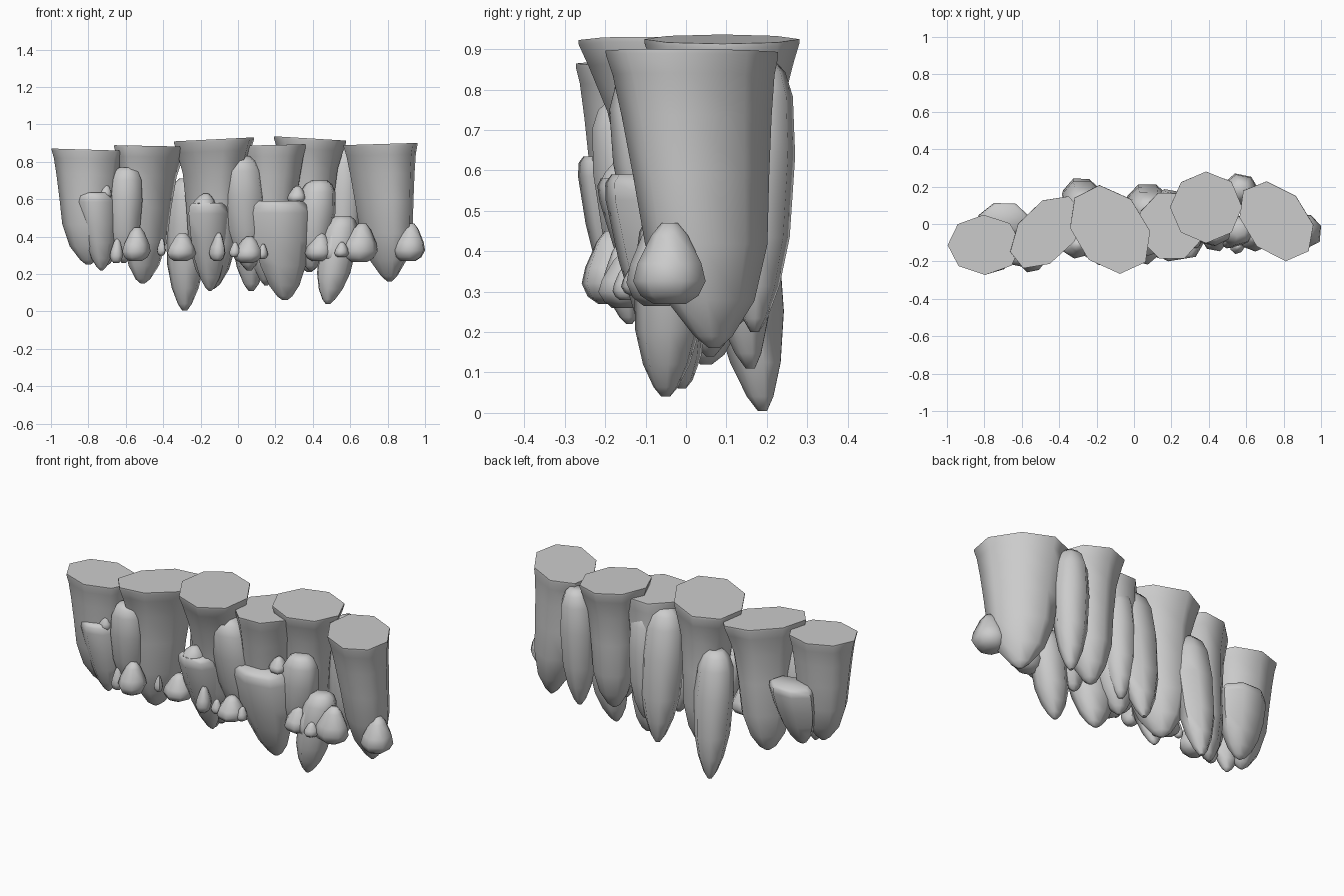
import bpy, bmesh, math, random

random.seed(4)

# profiles: (fraction of the way down, width factor)
COLUMN = [(0, 1), (.015, 1), (.08, .94), (.22, .87), (.42, .79), (.65, .71), (.84, .51), (.96, .22), (1, .06)]
FLARE = [(0, 1), (.015, 1), (.08, .92), (.22, .77), (.45, .67), (.7, .6), (.87, .42), (.97, .2), (1, .06)]
SPIKE = [(0, .4), (.04, .68), (.13, .9), (.35, 1), (.65, .9), (.83, .65), (.95, .34), (1, .12)]
BLOCK = [(0, .8), (.04, .95), (.12, 1), (.4, .92), (.65, .75), (.85, .5), (.96, .25), (1, .08)]
PEBBLE = [(0, .22), (.15, .5), (.5, .88), (.72, 1), (.9, .8), (1, .45)]


def rock(name, top, tip, rx, ry, profile, tilt=0.0, shear=0.0, sides=8, rot=None, jit=.04):
    """Loft a faceted ring along the line from top to tip."""
    bm = bmesh.new()
    phase = random.random() if rot is None else rot
    wob = [1 + random.uniform(-jit, jit) for _ in range(sides)]
    rings = []
    for t, s in profile:
        c = [a + (b - a) * t for a, b in zip(top, tip)]
        ring = []
        for i in range(sides):
            a = phase + math.tau * i / sides
            dx, dy = math.cos(a) * rx * s * wob[i], math.sin(a) * ry * s * wob[i]
            ring.append(bm.verts.new((c[0] + dx, c[1] + dy + shear * dx, c[2] + dx * tilt * (1 - t))))
        rings.append(ring)
    for a, b in zip(rings, rings[1:]):
        for i in range(sides):
            j = (i + 1) % sides
            bm.faces.new((a[i], b[i], b[j], a[j]))
    bm.faces.new(rings[0])
    bm.faces.new(rings[-1][::-1])
    bmesh.ops.recalc_face_normals(bm, faces=bm.faces[:])
    me = bpy.data.meshes.new(name)
    bm.to_mesh(me)
    bm.free()
    ob = bpy.data.objects.new(name, me)
    bpy.context.collection.objects.link(ob)
    bpy.context.view_layer.objects.active = ob
    ob.select_set(True)
    return ob


# large flat-topped columns: top, tip, radii, profile, tilt, shear, rotation
columns = [
    ((-.80, -.11, .865), (-.80, -.11, .25), .20, .16, COLUMN, -.03, 0, .02),
    ((-.47, -.045, .885), (-.51, -.02, .15), .195, .18, FLARE, -.02, .45, .1),
    ((-.13, -.03, .92), (-.14, .05, .12), .22, .225, FLARE, .05, -.3, .25),
    ((.20, -.01, .89), (.15, .06, .14), .18, .19, COLUMN, .02, 0, .4),
    ((.385, .09, .925), (.38, .11, .21), .19, .19, FLARE, -.06, 0, 0),
    ((.76, .015, .895), (.81, .07, .16), .205, .20, COLUMN, .03, -.35, .25),
]
for k, (a, b, rx, ry, p, tl, sh, ro) in enumerate(columns):
    rock(f"column_{k}", a, b, rx, ry, p, tl, sh, rot=ro, jit=.02)

# medium rocks set into the front
front = [
    ((-.765, -.18, .635), (-.73, -.14, .22), .105, .09, BLOCK),
    ((-.595, -.16, .77), (-.61, -.11, .26), .10, .09, SPIKE),
    ((-.165, -.14, .58), (-.15, -.02, .11), .11, .09, BLOCK),
    ((.015, -.11, .83), (.06, -.02, .22), .12, .10, SPIKE),
    ((.215, -.09, .59), (.25, -.01, .06), .17, .12, BLOCK),
    ((.435, -.04, .70), (.39, -.01, .22), .11, .09, SPIKE),
    ((.56, -.03, .51), (.48, -.05, .04), .105, .09, SPIKE),
]
for k, (a, b, rx, ry, p) in enumerate(front):
    rock(f"front_rock_{k}", a, b, rx, ry, p, sides=7)

# medium rocks set into the back
back = [
    ((-.69, .03, .60), (-.72, -.03, .24), .14, .10, BLOCK),
    ((-.27, .11, .71), (-.285, .19, .005), .11, .10, SPIKE),
    ((.08, .08, .85), (.07, .16, .11), .125, .10, SPIKE),
    ((.19, .09, .82), (.18, .11, .2), .10, .095, SPIKE),
    ((.57, .185, .87), (.56, .17, .2), .10, .09, SPIKE),
]
for k, (a, b, rx, ry, p) in enumerate(back):
    rock(f"back_rock_{k}", a, b, rx, ry, p, sides=7)

# pebbles: x, y, half width, bottom, top
pebbles = [
    (-.65, -.17, .035, .26, .39), (-.55, -.185, .075, .27, .45),
    (-.41, -.14, .025, .30, .39), (-.31, -.11, .08, .27, .42),
    (-.11, -.16, .045, .27, .42), (-.02, -.17, .03, .29, .37),
    (.05, -.14, .08, .26, .40), (.13, -.15, .03, .28, .36),
    (.43, -.07, .08, .27, .42), (.50, -.09, .04, .27, .42),
    (.55, -.12, .04, .29, .37), (.65, -.07, .10, .265, .47),
    (.91, -.04, .09, .27, .47), (-.71, -.2, .035, .60, .68),
    (-.18, -.15, .06, .56, .63), (.31, -.08, .055, .58, .67),
]
for k, (x, y, r, lo, hi) in enumerate(pebbles):
    rock(f"pebble_{k}", (x + .15 * r, y, hi), (x, y, lo), r, min(r, .075) if k != 12 else .095,
         PEBBLE, sides=7, jit=.08)

bpy.ops.object.shade_smooth_by_angle(angle=math.radians(60))
